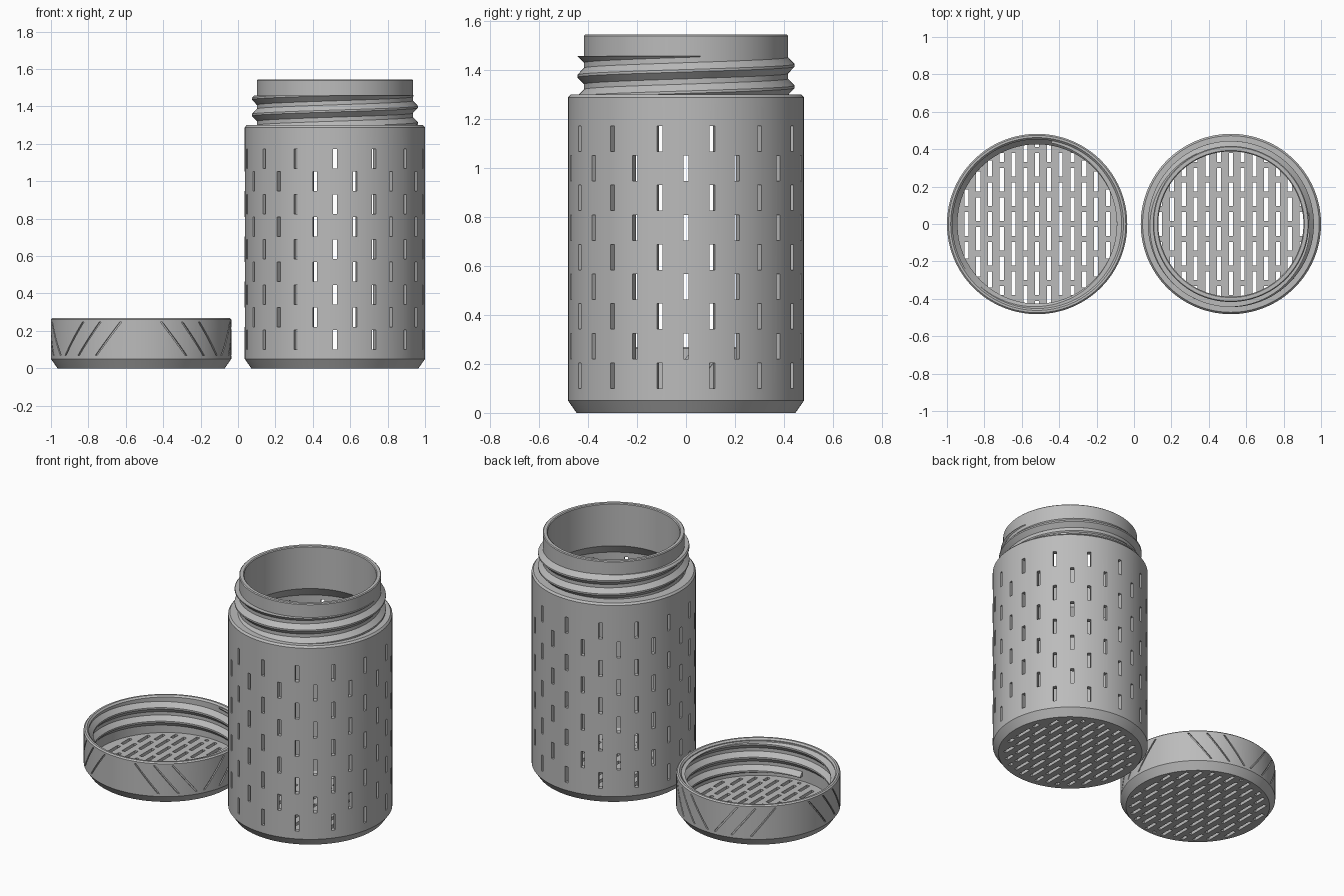
import bpy, bmesh
from math import sin, cos, pi, radians, sqrt

if "Cube" in bpy.data.objects:
    bpy.data.objects.remove(bpy.data.objects["Cube"])

SEGMENTS = 128
OUTER = 0.482
FLOOR = 0.03
PITCH = 0.0875

grey = bpy.data.materials.new("plain grey")
grey.use_nodes = True
grey.diffuse_color = (0.5, 0.5, 0.5, 1)
grey.node_tree.nodes["Principled BSDF"].inputs["Base Color"].default_value = (0.5, 0.5, 0.5, 1)


def polar(r, a, z):
    return (r * cos(a), r * sin(a), z)


def skin(bm, rings):
    """Join rings of points into a capped solid."""
    rows = [[bm.verts.new(p) for p in ring] for ring in rings]
    n = len(rows[0])
    for low, high in zip(rows, rows[1:]):
        for i in range(n):
            j = (i + 1) % n
            bm.faces.new((low[i], low[j], high[j], high[i]))
    bm.faces.new(rows[0][::-1])
    bm.faces.new(rows[-1])


def finish(bm, name, x):
    bmesh.ops.recalc_face_normals(bm, faces=bm.faces)
    mesh = bpy.data.meshes.new(name)
    bm.to_mesh(mesh)
    bm.free()
    mesh.materials.append(grey)
    obj = bpy.data.objects.new(name, mesh)
    obj.location.x = x
    bpy.context.collection.objects.link(obj)
    return obj


def select(obj):
    bpy.ops.object.select_all(action='DESELECT')
    obj.select_set(True)
    bpy.context.view_layer.objects.active = obj


def smooth(obj):
    select(obj)
    bpy.ops.object.shade_smooth_by_angle(angle=radians(25))


def lathe(name, profile, x):
    bm = bmesh.new()
    skin(bm, [[polar(r, 2 * pi * i / SEGMENTS, z) for i in range(SEGMENTS)]
              for r, z in profile])
    return finish(bm, name, x)


def cut(obj, cutter):
    cutter.hide_render = True
    select(obj)
    mod = obj.modifiers.new("cut", 'BOOLEAN')
    mod.operation = 'DIFFERENCE'
    mod.solver = 'MANIFOLD'
    mod.object = cutter
    bpy.ops.object.modifier_apply(modifier=mod.name)
    bpy.data.objects.remove(cutter)
    smooth(obj)


def floor_slots(bm, limit):
    """Staggered slots through the floor, trimmed to a circle."""
    w = 0.011
    for col in range(-6, 7):
        x = col * 0.063
        reach = sqrt(max(limit ** 2 - (abs(x) + w) ** 2, 0))
        for row in range(-4, 5):
            y = row * 0.158 + (0.079 if col % 2 else 0)
            y0, y1 = max(y - 0.063, -reach), min(y + 0.063, reach)
            if y1 - y0 > 0.015:
                skin(bm, [[(x - w, y0, z), (x + w, y0, z), (x + w, y1, z), (x - w, y1, z)]
                          for z in (-0.02, 0.06)])


def thread(name, x, radius, depth, z_start, low, high, a0, a1):
    """Helical ridge with flat trimmed ends; negative depth points inward."""
    half, tip = 0.033, 0.005
    steps = int((a1 - a0) / 3)
    rings = []
    for i in range(steps + 1):
        a = radians(a0 + (a1 - a0) * i / steps)
        c = z_start + PITCH * a / (2 * pi)
        ring = []
        for dz in (-half, -tip, tip, half):
            z = min(max(c + dz, low), high)
            k = min(1, max(0, (half - abs(z - c)) / (half - tip)))
            ring.append(polar(radius + depth * k, a, z))
        root = radius - depth * 0.2
        ring += [polar(root, a, min(max(c + s * half, low), high)) for s in (1, -1)]
        rings.append(ring)
    bm = bmesh.new()
    skin(bm, rings)
    smooth(finish(bm, name, x))


# Jar: chamfered foot, straight wall, shoulder, neck and hollow inside
JAR_X = 0.518
jar = lathe("jar_body", [
    (0.447, 0), (OUTER, 0.05), (OUTER, 1.288), (0.472, 1.3), (0.417, 1.3),
    (0.417, 1.54), (0.412, 1.545), (0.393, 1.545), (0.388, 1.54),
    (0.388, 1.27), (0.45, 1.2), (0.45, 0.06), (0.43, FLOOR)], JAR_X)

# Staggered upright slots around the wall, and slots in the floor
bm = bmesh.new()
for k in range(28):
    a = 2 * pi * k / 28
    c, s = cos(a), sin(a)
    rows, z_low = (5, 0.152) if k % 2 else (4, 0.273)
    for row in range(rows):
        z = z_low + row * 0.242
        skin(bm, [[(r * c - t * s, r * s + t * c, z + h)
                   for t, h in ((-0.011, -0.052), (0.011, -0.052), (0.011, 0.052), (-0.011, 0.052))]
                  for r in (0.41, 0.52)])
floor_slots(bm, 0.415)
cut(jar, finish(bm, "jar_slot_cutter", JAR_X))

thread("neck_thread", JAR_X, 0.417, 0.027, 1.31, 1.3, 1.458, -170, 728)

# Lid: shallow cup with the same chamfered foot
LID_X = -0.518
lid = lathe("lid", [
    (0.447, 0), (OUTER, 0.05), (OUTER, 0.262), (0.474, 0.27), (0.462, 0.27),
    (0.452, 0.26), (0.452, FLOOR)], LID_X)

# Slanted grip grooves fanning out in three mirrored groups, and floor slots
bm = bmesh.new()
for group in range(3):
    middle = radians(270 + 120 * group)
    for side in (-1, 1):
        for top in (13, 27, 40):
            rings = []
            for i in range(9):
                t = i / 8
                a = middle + side * radians(top + 17 * t)
                z = 0.248 - 0.18 * t
                rings.append([polar(r, a + d, z) for r, d in
                              ((0.473, -0.012), (0.473, 0.012), (0.5, 0.012), (0.5, -0.012))])
            skin(bm, rings)
floor_slots(bm, 0.43)
cut(lid, finish(bm, "lid_groove_cutter", LID_X))

thread("lid_thread", LID_X, 0.452, -0.026, 0.08, 0.06, 0.255, -90, 800)
